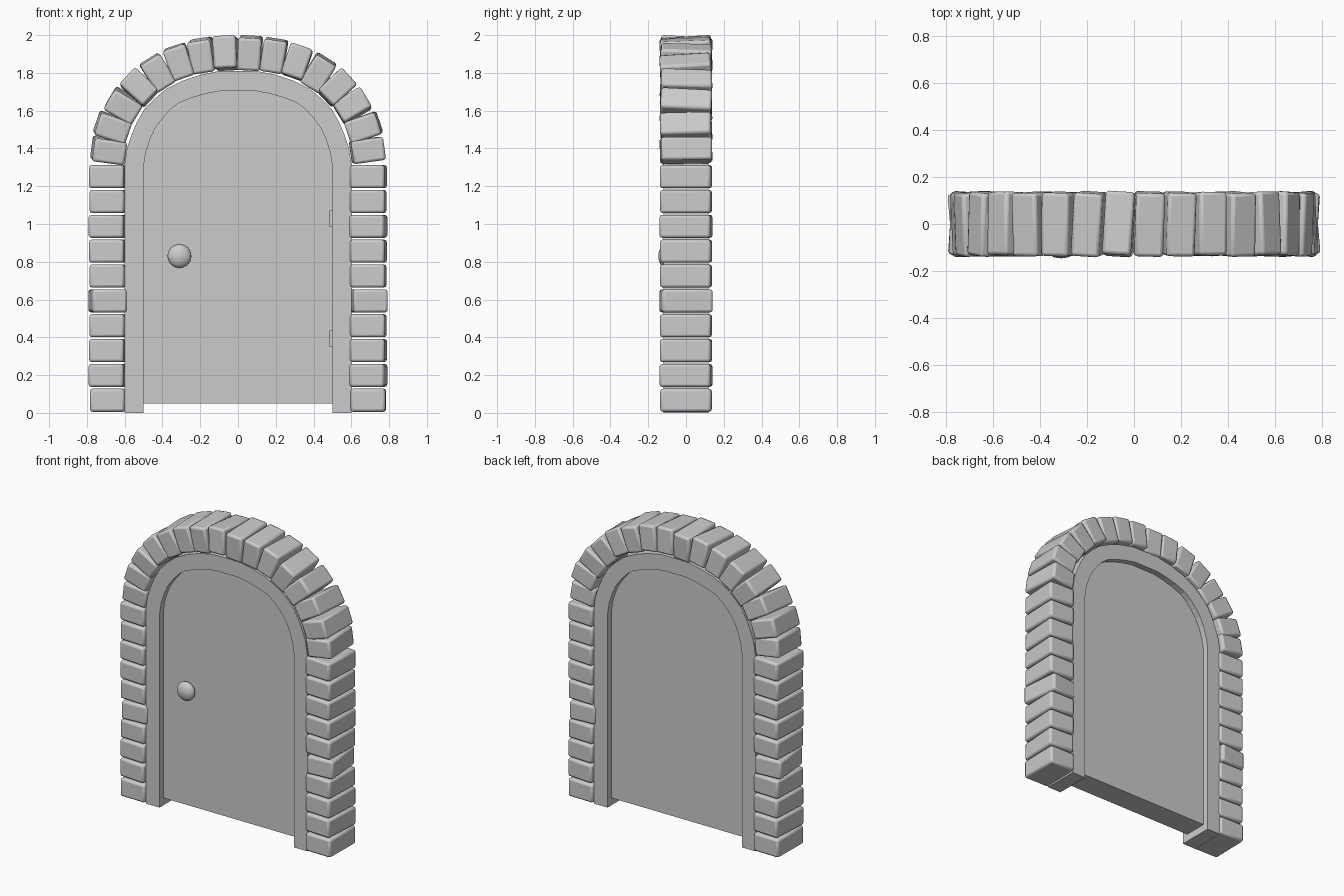
import bpy, bmesh, random
from math import radians, pi
from mathutils import Matrix, Vector

if "Cube" in bpy.data.objects:
    bpy.data.objects.remove(bpy.data.objects["Cube"])

random.seed(4)


def make_object(name, bm):
    bmesh.ops.recalc_face_normals(bm, faces=bm.faces)
    me = bpy.data.meshes.new(name)
    bm.to_mesh(me)
    bm.free()
    ob = bpy.data.objects.new(name, me)
    bpy.context.collection.objects.link(ob)
    return ob


def smooth(ob):
    bpy.ops.object.select_all(action='DESELECT')
    ob.select_set(True)
    bpy.context.view_layer.objects.active = ob
    bpy.ops.object.shade_smooth_by_angle(angle=radians(35))


def prism(name, outline, half_depth):
    """Extrude an x/z outline evenly to both sides of y = 0."""
    bm = bmesh.new()
    face = bm.faces.new([bm.verts.new((x, -half_depth, z)) for x, z in outline])
    ext = bmesh.ops.extrude_face_region(bm, geom=[face])
    moved = [v for v in ext['geom'] if isinstance(v, bmesh.types.BMVert)]
    bmesh.ops.translate(bm, verts=moved, vec=(0, 2 * half_depth, 0))
    return make_object(name, bm)


def add_box(bm, size, matrix):
    bmesh.ops.create_cube(bm, size=1, matrix=matrix @ Matrix.Diagonal((*size, 1)))


def bevelled(ob):
    mod = ob.modifiers.new("bevel", 'BEVEL')
    mod.width = 0.014
    mod.segments = 2
    smooth(ob)


def mirrored(half):
    return half + [(-x, z) for x, z in reversed(half)]


# arch outlines, right half from the springing up to the crown
inner = [(.5, 1.30), (.488, 1.38), (.465, 1.45), (.437, 1.51), (.40, 1.56),
         (.36, 1.605), (.315, 1.64), (.24, 1.67), (.17, 1.69), (.09, 1.705)]
outer = [(.6, 1.32), (.588, 1.40), (.565, 1.47), (.535, 1.54), (.495, 1.61),
         (.44, 1.665), (.38, 1.715), (.29, 1.76), (.20, 1.79), (.10, 1.81)]

# door leaf
prism("door", mirrored([(.5, .05)] + inner), .08)

# door frame
prism("door_frame", mirrored([(.6, 0)] + outer) + mirrored([(.5, 0)] + inner)[::-1], .12)

# straight jamb bricks, each turned a little
yaws = [-1, -4, -3, -2, 5, -2, -3, -4, -2, -3]
bm = bmesh.new()
for side in (-1, 1):
    for i, yaw in enumerate(yaws):
        m = (Matrix.Translation((side * .69, 0, .067 + .1315 * i))
             @ Matrix.Rotation(radians(yaw), 4, 'Z'))
        add_box(bm, (.185, .27, .122), m)
bevelled(make_object("jamb_bricks", bm))

# arch bricks: x, z, tilt of the radial axis
arch = [(.685, 1.39, 8), (.665, 1.51, 19), (.605, 1.625, 31), (.523, 1.722, 43),
        (.425, 1.80, 58), (.312, 1.858, 71), (.19, 1.892, 81), (.063, 1.905, 87)]
bm = bmesh.new()
for side in (-1, 1):
    for x, z, tilt in arch:
        angle = tilt if side > 0 else 180 - tilt
        twist = random.uniform(-5, 2)
        m = (Matrix.Translation((side * x, 0, z))
             @ Matrix.Rotation(radians(-angle), 4, 'Y')
             @ Matrix.Rotation(radians(twist), 4, 'X')
             @ Matrix.Rotation(radians(random.uniform(-4, 4)), 4, 'Z'))
        add_box(bm, (.172, .27, .123), m)
bevelled(make_object("arch_bricks", bm))

# door knob with a short stem
bm = bmesh.new()
turn = Matrix.Rotation(pi / 2, 4, 'X')
bmesh.ops.create_uvsphere(bm, u_segments=24, v_segments=12, radius=1,
                          matrix=Matrix.Translation((-.31, -.109, .83)) @ turn
                          @ Matrix.Diagonal((.063, .063, .037, 1)))
bmesh.ops.create_cone(bm, cap_ends=True, segments=16, radius1=.03, radius2=.03, depth=.04,
                      matrix=Matrix.Translation((-.31, -.085, .83)) @ turn)
smooth(make_object("door_knob", bm))

# hinges
bm = bmesh.new()
for z in (.393, 1.027):
    add_box(bm, (.016, .02, .088), Matrix.Translation((.492, -.08, z)))
make_object("hinges", bm)
